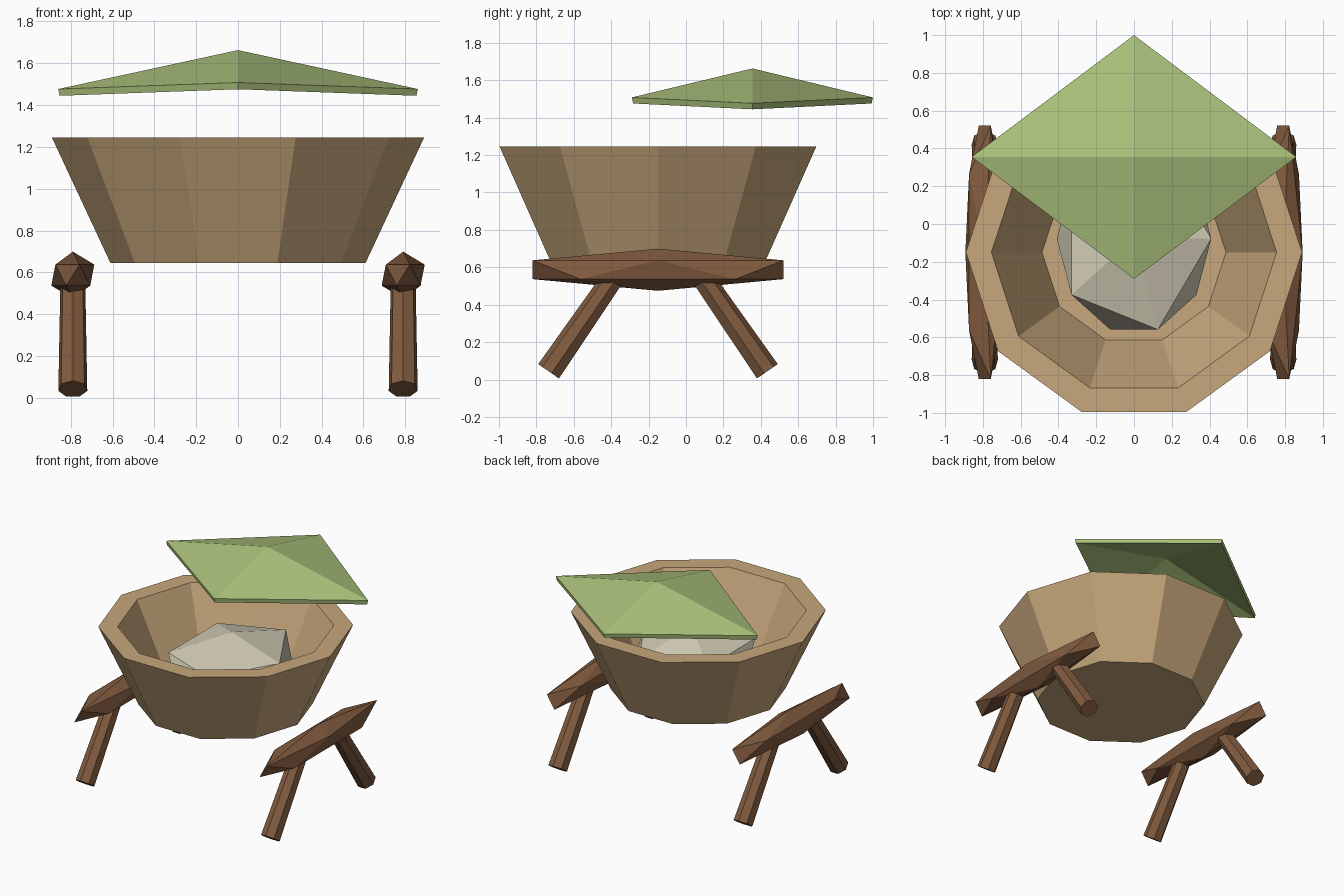
import bpy, bmesh, math
from mathutils import Vector

if "Cube" in bpy.data.objects:
    bpy.data.objects.remove(bpy.data.objects["Cube"], do_unlink=True)


def material(name, rgb):
    m = bpy.data.materials.new(name)
    m.use_nodes = True
    m.diffuse_color = (*rgb, 1)
    m.node_tree.nodes["Principled BSDF"].inputs["Base Color"].default_value = (*rgb, 1)
    return m


TAN = material("tan_clay", (0.57, 0.385, 0.2))
WOOD = material("brown_wood", (0.22, 0.105, 0.05))
GREEN = material("leaf_green", (0.41, 0.54, 0.2))
STONE = material("pale_stone", (0.65, 0.61, 0.47))


def finish(bm, name, mat):
    bmesh.ops.recalc_face_normals(bm, faces=bm.faces)
    mesh = bpy.data.meshes.new(name)
    bm.to_mesh(mesh)
    bm.free()
    mesh.materials.append(mat)
    obj = bpy.data.objects.new(name, mesh)
    bpy.context.collection.objects.link(obj)
    return obj


def lathe(name, mat, profile, sides, centre):
    """Faceted vessel through (radius, height) rings, capped at both ends."""
    bm = bmesh.new()
    rings = []
    for r, z in profile:
        angles = [math.tau * i / sides for i in range(sides)]
        rings.append([bm.verts.new((r * math.cos(a), r * math.sin(a), z)) for a in angles])
    for low, high in zip(rings, rings[1:]):
        for i in range(sides):
            j = (i + 1) % sides
            bm.faces.new((low[i], low[j], high[j], high[i]))
    bm.faces.new(rings[0])
    bm.faces.new(rings[-1])
    obj = finish(bm, name, mat)
    obj.location = centre
    return obj


def gem(name, mat, centre, scale):
    """Stretched icosahedron."""
    bm = bmesh.new()
    bmesh.ops.create_icosphere(bm, subdivisions=1, radius=1)
    bmesh.ops.scale(bm, vec=scale, verts=bm.verts)
    obj = finish(bm, name, mat)
    obj.location = centre
    return obj


def leg(name, foot, top):
    """Tapered seven-sided post, wide at the foot, one corner facing outward."""
    foot, top = Vector(foot), Vector(top)
    axis = top - foot
    bm = bmesh.new()
    bmesh.ops.create_cone(bm, cap_ends=True, segments=7, radius1=0.071,
                          radius2=0.061, depth=axis.length)
    obj = finish(bm, name, WOOD)
    obj.location = (foot + top) / 2
    obj.rotation_euler = (math.atan2(abs(axis.y), axis.z), 0, 0 if axis.y < 0 else math.pi)
    return obj


CENTRE_Y = -0.15

# Bowl with thick rim and hollow inside
lathe("bowl", TAN, [(0.61, 0.645), (0.89, 1.245), (0.755, 1.245), (0.487, 0.69)],
      10, (0, CENTRE_Y, 0))

# Stone resting in the bowl
gem("stone", STONE, (0, -0.078, 0.93), (0.457, 0.565, 0.24))

# Two trestles: a beam on a pair of splayed legs
for side, x in (("right", -0.79), ("left", 0.79)):
    gem(side + "_beam", WOOD, (x, CENTRE_Y, 0.587), (0.115, 0.788, 0.1125))
    for end, s in (("front", -1), ("back", 1)):
        leg(f"{side}_{end}_leg", (x, CENTRE_Y + s * 0.582, 0.042),
            (x, CENTRE_Y + s * 0.225, 0.56))

# Floating canopy: thin four-sided pyramid with drooping side corners
bm = bmesh.new()
apex = bm.verts.new((0, 0.355, 1.663))
corners = [bm.verts.new(c) for c in
           ((0.86, 0.355, 1.477), (0, 1, 1.508), (-0.86, 0.355, 1.477), (0, -0.29, 1.508))]
for i in range(4):
    bm.faces.new((apex, corners[i], corners[(i + 1) % 4]))
canopy = finish(bm, "canopy", GREEN)
if canopy.data.polygons[0].normal.z < 0:
    canopy.data.flip_normals()
shell = canopy.modifiers.new("thickness", "SOLIDIFY")
shell.thickness = 0.033
shell.offset = -1
